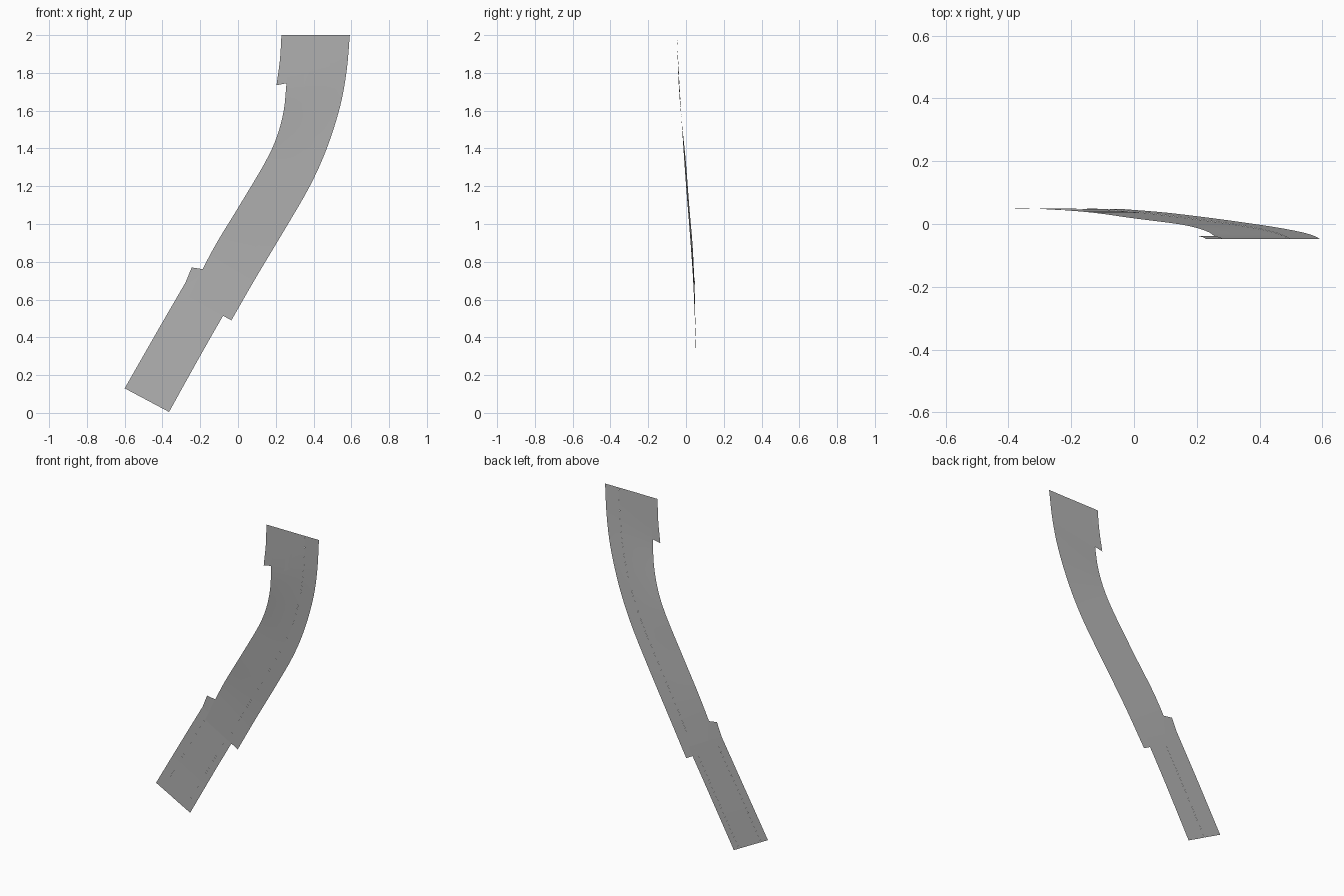
import bpy
from mathutils import Vector

cube = bpy.data.objects.get("Cube")
if cube:
    bpy.data.objects.remove(cube, do_unlink=True)


def make_material(name, value):
    mat = bpy.data.materials.new(name)
    mat.use_nodes = True
    colour = (value, value, value, 1)
    mat.diffuse_color = colour
    mat.node_tree.nodes["Principled BSDF"].inputs["Base Color"].default_value = colour
    return mat


asphalt = make_material("grey asphalt", 0.45)


def smooth_path(points, steps):
    """Catmull-Rom curve through the points."""
    ext = [2 * points[0] - points[1]] + points + [2 * points[-1] - points[-2]]
    path = []
    for a, b, c, d in zip(ext, ext[1:], ext[2:], ext[3:]):
        for i in range(steps):
            t = i / steps
            path.append(0.5 * (2 * b + (c - a) * t + (2 * a - 5 * b + 4 * c - d) * t**2
                               + (3 * b - a - 3 * c + d) * t**3))
    return path + [points[-1]]


def road_strip(name, stations, start=0, end=1, lift=0, steps=4, columns=3):
    """Sheet between two edges; a station is left x, z, right x, z, depth y."""
    left = smooth_path([Vector((a, y + lift, b)) for a, b, c, d, y in stations], steps)
    right = smooth_path([Vector((c, y + lift, d)) for a, b, c, d, y in stations], steps)
    verts = [l.lerp(r, start + (end - start) * k / columns)
             for l, r in zip(left, right) for k in range(columns + 1)]
    w = columns + 1
    faces = [(j * w + k, j * w + k + 1, (j + 1) * w + k + 1, (j + 1) * w + k)
             for j in range(len(left) - 1) for k in range(columns)]
    mesh = bpy.data.meshes.new(name)
    mesh.from_pydata(verts, [], faces)
    mesh.materials.append(asphalt)
    mesh.shade_smooth()
    obj = bpy.data.objects.new(name, mesh)
    bpy.context.collection.objects.link(obj)


# Straight lower road, split into lanes
lower = [(-0.60, 0.13, -0.365, 0.005, 0.049),
         (-0.42, 0.445, -0.19, 0.32, 0.049),
         (-0.278, 0.69, -0.05, 0.565, 0.047)]
for name, a, b, lift in (("lower_shoulder", 0, 0.2, 0),
                         ("lower_inner_lane", 0.2, 0.5, 0.0005),
                         ("lower_outer_lane", 0.5, 0.85, 0),
                         ("lower_verge", 0.85, 1, 0.0005)):
    road_strip(name, lower, a, b, lift)

# Shoulder end that stands out beside the main road
road_strip("shoulder_end", [(-0.278, 0.69, -0.19, 0.64, 0.047),
                            (-0.245, 0.77, -0.18, 0.76, 0.045)])

# Long curving main road, two lanes
main = [(-0.26, 0.615, -0.035, 0.49, 0.047),
        (-0.13, 0.87, 0.10, 0.725, 0.036),
        (0.0, 1.085, 0.25, 0.975, 0.018),
        (0.14, 1.32, 0.38, 1.20, 0.0),
        (0.205, 1.46, 0.47, 1.40, -0.014),
        (0.242, 1.60, 0.54, 1.62, -0.028),
        (0.257, 1.75, 0.575, 1.81, -0.039),
        (0.28, 2.0, 0.592, 2.0, -0.048)]
road_strip("main_inner_lanes", main, 0, 0.7, columns=6)
road_strip("main_outer_lane", main, 0.7, 1, 0.0005)

# Side shoulder and middle strip at the upper end
road_strip("upper_shoulder", [(0.204, 1.735, 0.258, 1.745, -0.038),
                              (0.222, 1.87, 0.275, 1.87, -0.043),
                              (0.23, 2.0, 0.285, 2.0, -0.048)])
road_strip("upper_median", [(0.345, 1.735, 0.385, 1.76, -0.0385),
                            (0.36, 1.87, 0.405, 1.87, -0.0435),
                            (0.37, 2.0, 0.41, 2.0, -0.0485)])
